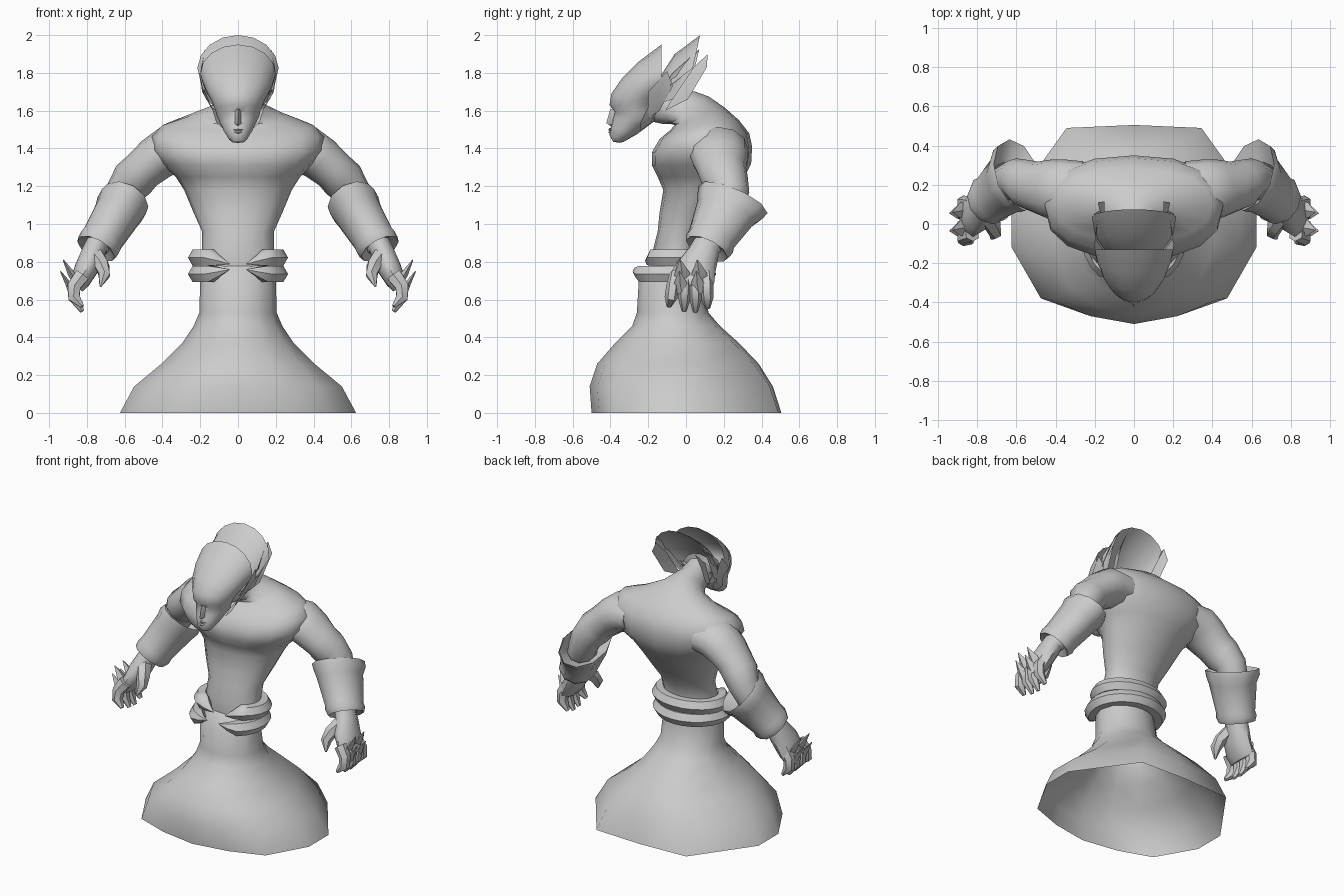
import bpy, bmesh, math
from mathutils import Vector

stone = bpy.data.materials.new("plain grey")
stone.diffuse_color = (0.6, 0.6, 0.6, 1)


def finish(name, bm, mirror=False):
    bmesh.ops.remove_doubles(bm, verts=bm.verts, dist=0.0005)
    bmesh.ops.recalc_face_normals(bm, faces=bm.faces)
    me = bpy.data.meshes.new(name)
    bm.to_mesh(me)
    bm.free()
    me.materials.append(stone)
    ob = bpy.data.objects.new(name, me)
    bpy.context.collection.objects.link(ob)
    if mirror:
        ob.modifiers.new("Mirror", "MIRROR")
    return ob


def skin(bm, rings, closed=True, caps=(False, False)):
    """Bridge a list of point rings with quads."""
    vs = [[bm.verts.new(p) for p in r] for r in rings]
    n = len(vs[0])
    for a, b in zip(vs, vs[1:]):
        for i in range(n if closed else n - 1):
            j = (i + 1) % n
            bm.faces.new((a[i], a[j], b[j], b[i]))
    for end, use in zip((vs[0], vs[-1]), caps):
        if use:
            bm.faces.new(end)


def slice_ring(front, back, rx, n=16, power=1.0):
    """Ring whose front and back points (y, z) are given, half as wide as rx."""
    pts = []
    for i in range(n):
        a = 2 * math.pi * i / n
        s, c = math.sin(a), math.cos(a)
        s = math.copysign(abs(s) ** power, s)
        t = (1 - math.copysign(abs(c) ** power, c)) / 2
        pts.append((rx * s, front[0] + (back[0] - front[0]) * t,
                    front[1] + (back[1] - front[1]) * t))
    return pts


def tube(bm, path, seg=10, caps=(True, True), axis=None):
    """Tube through (x, y, z, depth radius, width radius)."""
    p = [Vector(q[:3]) for q in path]
    rings = []
    for i, q in enumerate(path):
        d = Vector(axis) if axis else p[min(i + 1, len(p) - 1)] - p[max(i - 1, 0)]
        d.normalize()
        u = (Vector((0, 1, 0)) - d * d.y).normalized()
        v = d.cross(u)
        rings.append([p[i] + u * q[3] * math.cos(2 * math.pi * k / seg)
                      + v * q[4] * math.sin(2 * math.pi * k / seg) for k in range(seg)])
    skin(bm, rings, caps=caps)


# flared skirt, open underneath, angular at the hem
half = [(0, -1), (.4, -.92), (.76, -.76), (1, -.24), (1, .19), (.55, .97), (0, 1)]
hem = half + [(-x, y) for x, y in half[-2:0:-1]]
skirt = [(-.5, .505, 0, .625), (-.51, .46, .14, .55), (-.47, .385, .26, .405),
         (-.375, .28, .37, .295), (-.285, .18, .46, .235), (-.26, .12, .53, .205),
         (-.25, .08, .70, .20), (-.17, .08, .78, .19)]
bm = bmesh.new()
rings = []
for k, (f, b, z, w) in enumerate(skirt):
    t = (0, .05, .35, .6, .8, 1, 1, 1)[k]
    ring = []
    for i, (hx, hy) in enumerate(hem):
        a = 2 * math.pi * i / 12
        x = hx * (1 - t) + math.sin(a) * t
        y = hy * (1 - t) - math.cos(a) * t
        ring.append((x * w, (f + b) / 2 + y * (b - f) / 2, z))
    rings.append(ring)
skin(bm, rings)
finish("skirt", bm)

# torso, chest, shoulders and forward-leaning neck
torso = [((-.17, .76), (.08, .76), .19), ((-.175, .86), (.08, .87), .19),
         ((-.15, .96), (.11, .96), .19), ((-.14, 1.06), (.18, 1.06), .235),
         ((-.12, 1.18), (.26, 1.18), .285), ((-.15, 1.25), (.31, 1.25), .33),
         ((-.18, 1.31), (.345, 1.32), .40), ((-.18, 1.38), (.35, 1.41), .455),
         ((-.14, 1.45), (.335, 1.48), .455), ((-.085, 1.495), (.28, 1.55), .40),
         ((-.06, 1.525), (.20, 1.62), .25), ((-.085, 1.53), (.12, 1.675), .14),
         ((-.125, 1.53), (.05, 1.70), .105),
         ((-.17, 1.54), (-.02, 1.71), .09), ((-.22, 1.58), (-.12, 1.74), .085)]
bm = bmesh.new()
skin(bm, [slice_ring(f, b, w, 16, .85 if 5 < i < 10 else 1)
          for i, (f, b, w) in enumerate(torso)], caps=(False, True))
finish("torso", bm)

# masked head sweeping up and back to a rim
head = [((-.385, 1.435), (-.35, 1.43), .03), ((-.405, 1.47), (-.33, 1.435), .05),
        ((-.398, 1.51), (-.26, 1.475), .075), ((-.39, 1.55), (-.20, 1.52), .095),
        ((-.378, 1.595), (-.16, 1.55), .113), ((-.405, 1.63), (-.15, 1.58), .12),
        ((-.395, 1.69), (-.15, 1.61), .138), ((-.34, 1.77), (-.15, 1.63), .165),
        ((-.25, 1.86), (-.15, 1.64), .185), ((-.13, 1.95), (-.13, 1.64), .20)]
bm = bmesh.new()
skin(bm, [slice_ring(f, b, w, 16) for f, b, w in head], caps=(True, False))
finish("head", bm)

# nose and lips
bm = bmesh.new()
skin(bm, [[(-.012, -.375, 1.61), (0, -.40, 1.61), (.012, -.375, 1.61)],
          [(-.026, -.375, 1.53), (0, -.422, 1.535), (.026, -.375, 1.53)],
          [(-.015, -.375, 1.52), (0, -.40, 1.52), (.015, -.375, 1.52)]], caps=(True, True))
for z in (1.485, 1.50):
    tube(bm, [(-.035, -.385, z, .004, .004), (0, -.402, z, .01, .008),
              (.035, -.385, z, .004, .004)], 6)
finish("nose_and_lips", bm)

# crest: arched plate behind the head
rows = [((-.15, 1.76), (-.15, 1.64), .13), ((-.06, 1.90), (-.08, 1.73), .195),
        ((.075, 2.0), (.035, 1.82), .215)]
bm = bmesh.new()
rings = []
for top, side, w in rows:
    ring = []
    for i in range(9):
        a = math.radians(-88 + 22 * i)
        t = 1 - math.cos(a)
        ring.append((w * math.sin(a), top[0] + (side[0] - top[0]) * t,
                     top[1] + (side[1] - top[1]) * t))
    rings.append(ring)
skin(bm, rings, closed=False)
finish("crest_upper", bm)

# side crest leaves and cheek flaps
bm = bmesh.new()
leaves = [[(.13, -.18, 1.63), (.20, -.07, 1.80), (.175, .07, 1.925), (.205, .05, 1.84), (.17, -.07, 1.66)],
          [(.11, -.11, 1.60), (.15, .0, 1.79), (.15, .115, 1.90), (.185, .11, 1.83), (.16, .01, 1.66)],
          [(.11, -.20, 1.56), (.19, -.20, 1.70), (.205, -.10, 1.81), (.19, -.07, 1.73), (.13, -.14, 1.60)],
          [(.07, -.24, 1.495), (.115, -.24, 1.54), (.14, -.20, 1.62), (.11, -.15, 1.60), (.07, -.19, 1.53)]]
for pts in leaves:
    c = sum((Vector(p) for p in pts), Vector()) / 5 + Vector((.012, 0, 0))
    cv = bm.verts.new(c)
    vs = [bm.verts.new(p) for p in pts]
    for i in range(5):
        bm.faces.new((cv, vs[i], vs[(i + 1) % 5]))
finish("crest_side_leaves", bm, True)

# two sash rolls, tapering to points at the front
for name, z0, ry, yc in (("sash_upper", .822, .155, -.055), ("sash_lower", .735, .195, -.085)):
    bm = bmesh.new()
    rings = []
    for i in range(12):
        a = math.radians(12 + 168 * i / 11)
        g = min(1, .05 + i / 2)
        cx, cy = .215 * math.sin(a), yc - ry * math.cos(a)
        rings.append([(cx + .05 * g * math.cos(b) * math.sin(a),
                       cy - .05 * g * math.cos(b) * math.cos(a),
                       z0 + (.025 if z0 < .8 else -.035) * (1 - g) + .05 * g * math.sin(b))
                      for b in [math.pi * k / 3 for k in range(6)]])
    skin(bm, rings, caps=(True, False))
    finish(name, bm, True)

# arms
bm = bmesh.new()
tube(bm, [(.26, .17, 1.40, .15, .11), (.37, .17, 1.39, .16, .13), (.435, .18, 1.345, .15, .12),
          (.505, .19, 1.285, .13, .11), (.555, .205, 1.235, .125, .115), (.60, .23, 1.17, .105, .10),
          (.67, .20, 1.02, .09, .085), (.75, .11, .87, .07, .06)], 12)
finish("arm", bm, True)

# wide cuffs with a turned lip, open at the elbow
bm = bmesh.new()
tube(bm, [(.64, .215, 1.07, .11, .09), (.595, .25, 1.13, .20, .13), (.615, .235, 1.10, .19, .14),
          (.635, .21, 1.06, .165, .13), (.72, .135, .92, .13, .115), (.735, .125, .895, .135, .12),
          (.752, .11, .868, .12, .11), (.74, .12, .89, .065, .06)], 10, (False, False),
     (.44, -.41, -.79))
finish("cuff", bm, True)

# hands: palm, curled fingers, thumb and knuckle spikes
bm = bmesh.new()
tube(bm, [(.74, .115, .91, .07, .06), (.77, .09, .84, .085, .065), (.80, .055, .77, .105, .065),
          (.835, .04, .70, .11, .055), (.855, .04, .66, .10, .04)], 10)
for y, ty, tz in ((-.055, -.035, .565), (-.005, -.005, .54), (.05, .0, .535), (.105, .01, .555)):
    tube(bm, [(.825, y, .73, .034, .045), (.868, y + ty * .4, .67, .036, .04),
              (.868, y + ty * .7, .61, .034, .036), (.825, y + ty, tz, .014, .012)], 6)
for y in (-.02, .07):
    tube(bm, [(.85, y, .69, .05, .025), (.885, y, .74, .04, .018),
              (.925, y - .01, .81, .003, .003)], 4)
    tube(bm, [(.875, y, .64, .04, .025), (.90, y - .01, .685, .035, .015),
              (.94, y - .015, .75, .003, .003)], 4)
tube(bm, [(.755, .05, .83, .05, .05), (.72, -.01, .78, .045, .042),
          (.708, -.045, .73, .036, .034), (.728, -.075, .67, .006, .006)], 6)
finish("hand", bm, True)

# smooth shading with crisp creases
for ob in bpy.data.objects:
    ob.select_set(True)
    bpy.context.view_layer.objects.active = ob
bpy.ops.object.shade_smooth_by_angle(angle=math.radians(50))
